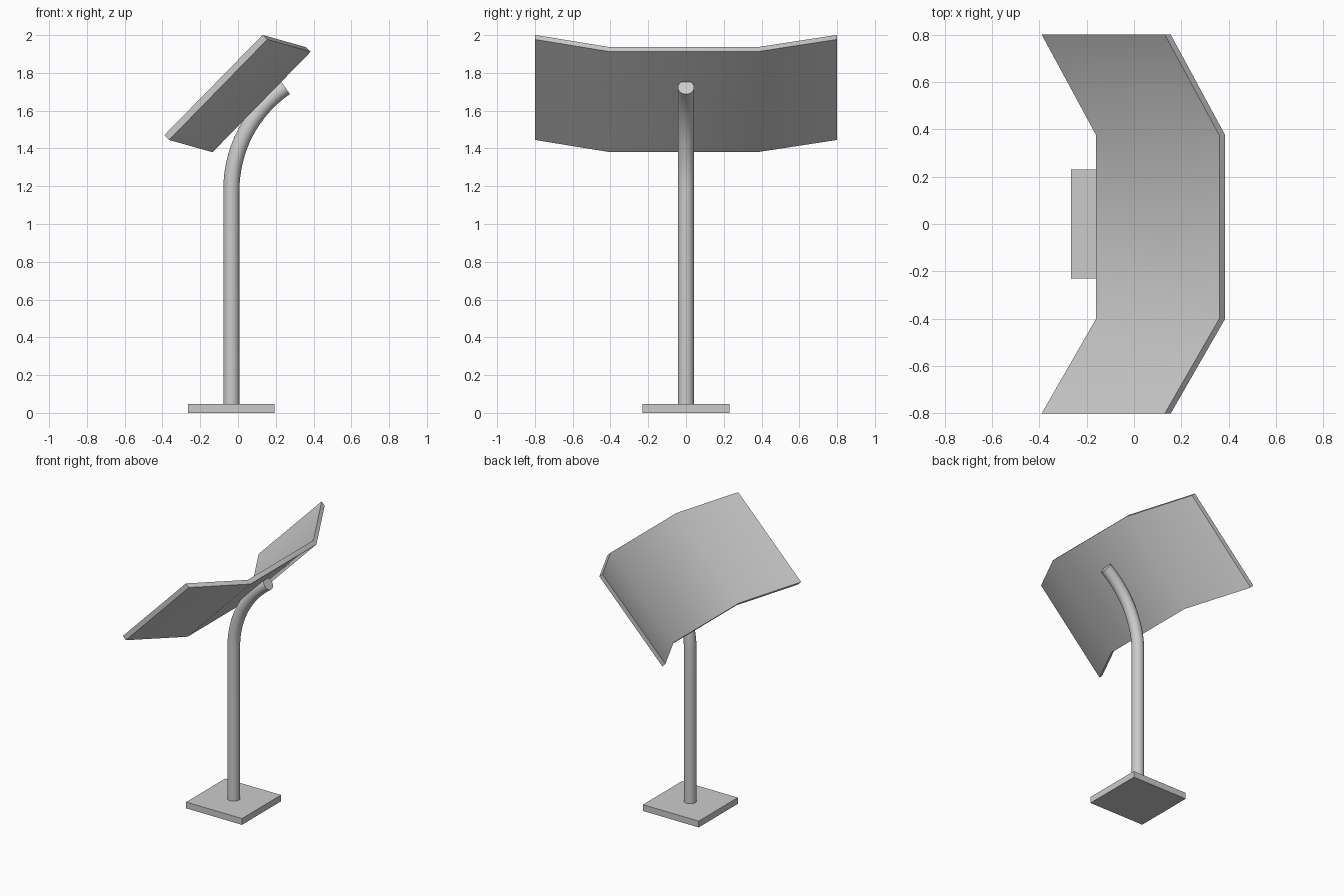
import bpy, bmesh, math
from mathutils import Vector

if "Cube" in bpy.data.objects:
    bpy.data.objects.remove(bpy.data.objects["Cube"])


def smooth(obj, angle):
    bpy.ops.object.select_all(action='DESELECT')
    obj.select_set(True)
    bpy.context.view_layer.objects.active = obj
    bpy.ops.object.shade_smooth_by_angle(angle=math.radians(angle))


def sweep(name, rings, angle):
    """Skin a closed, capped solid through a list of matching rings."""
    bm = bmesh.new()
    loops = [[bm.verts.new(p) for p in ring] for ring in rings]
    n = len(loops[0])
    for a, b in zip(loops, loops[1:]):
        for i in range(n):
            j = (i + 1) % n
            bm.faces.new((a[i], a[j], b[j], b[i]))
    bm.faces.new(loops[0][::-1])
    bm.faces.new(loops[-1])
    bmesh.ops.recalc_face_normals(bm, faces=bm.faces)
    mesh = bpy.data.meshes.new(name)
    bm.to_mesh(mesh)
    bm.free()
    obj = bpy.data.objects.new(name, mesh)
    bpy.context.collection.objects.link(obj)
    smooth(obj, angle)
    return obj


# Square base plate
bpy.ops.mesh.primitive_cube_add(size=1, location=(-0.036, 0, 0.0235))
base = bpy.context.object
base.name = "base_plate"
base.scale = (0.46, 0.46, 0.047)
bpy.ops.object.transform_apply(location=False, rotation=False, scale=True)

# Round pole: straight shaft, then an arc leaning towards +x
POLE_X, POLE_R, BEND_Z, BEND_R, TURN = -0.035, 0.043, 1.18, 0.66, math.radians(55.4)
SIDES, STEPS = 32, 16


def pole_ring(x, z, lean):
    across = Vector((math.cos(lean), 0, -math.sin(lean)))
    ring = []
    for i in range(SIDES):
        t = math.tau * i / SIDES
        ring.append(Vector((x, 0, z)) + POLE_R * (math.cos(t) * across + math.sin(t) * Vector((0, 1, 0))))
    return ring


rings = [pole_ring(POLE_X, 0.03, 0)]
for s in range(STEPS + 1):
    a = TURN * s / STEPS
    rings.append(pole_ring(POLE_X + BEND_R * (1 - math.cos(a)), BEND_Z + BEND_R * math.sin(a), a))
sweep("bent_pole", rings, 30)

# Tilted panel with two folded-up wings: one section swept along y
section = [(-0.135, 1.38), (0.385, 1.912), (0.36, 1.936), (-0.16, 1.405)]
stations = [(-0.8, 1), (-0.4, 0), (0.375, 0), (0.8, 1)]
FOLD_X, FOLD_Z = -0.23, 0.065
sweep("folded_panel",
      [[(x + FOLD_X * f, y, z + FOLD_Z * f) for x, z in section] for y, f in stations], 40)
